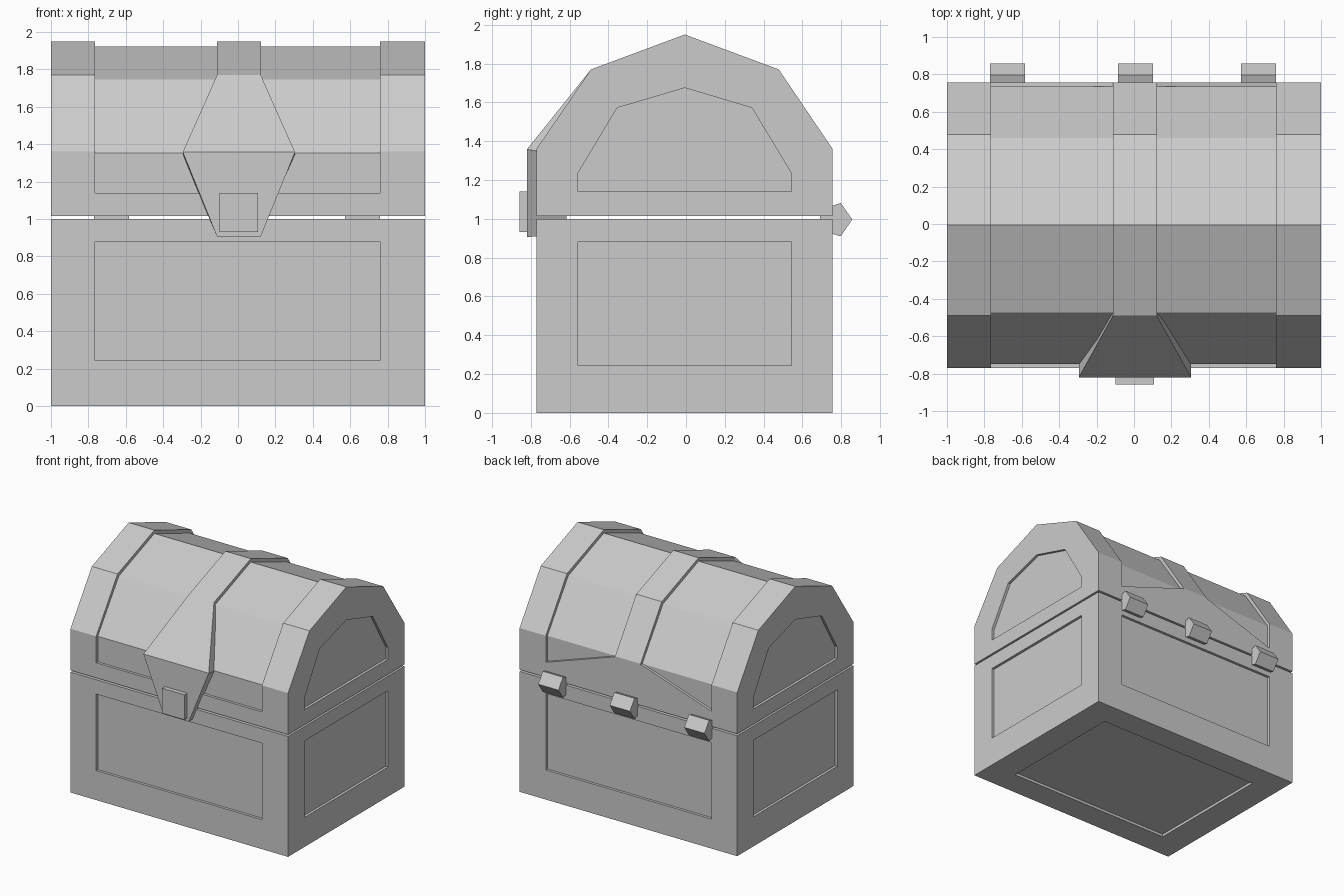
import bpy, bmesh

if "Cube" in bpy.data.objects:
    bpy.data.objects.remove(bpy.data.objects["Cube"])


def loft(name, ring_a, ring_b):
    """Closed solid between two matching rings of points."""
    bm = bmesh.new()
    a = [bm.verts.new(p) for p in ring_a]
    b = [bm.verts.new(p) for p in ring_b]
    bm.faces.new(a)
    bm.faces.new(b[::-1])
    for i in range(len(a)):
        j = (i + 1) % len(a)
        bm.faces.new((a[i], b[i], b[j], a[j]))
    bmesh.ops.recalc_face_normals(bm, faces=bm.faces)
    mesh = bpy.data.meshes.new(name)
    bm.to_mesh(mesh)
    bm.free()
    obj = bpy.data.objects.new(name, mesh)
    bpy.context.collection.objects.link(obj)
    return obj


def prism(name, profile, x0, x1):
    """Extrude a (y, z) profile along x."""
    return loft(name, [(x0, y, z) for y, z in profile],
                [(x1, y, z) for y, z in profile])


def box(name, x0, x1, y0, y1, z0, z1):
    return prism(name, [(y0, z0), (y1, z0), (y1, z1), (y0, z1)], x0, x1)


def cut(obj, cutter):
    cutter.hide_render = True
    mod = obj.modifiers.new("cut", 'BOOLEAN')
    mod.operation = 'DIFFERENCE'
    mod.solver = 'EXACT'
    mod.object = cutter
    bpy.context.view_layer.objects.active = obj
    bpy.ops.object.modifier_apply(modifier=mod.name)
    bpy.data.objects.remove(cutter)


F, B = -0.771, 0.756      # front and back faces
D = 0.022                 # panel depth
PX0, PX1 = -0.764, 0.759  # panel limits across the width
PY0, PY1 = -0.557, 0.543  # panel limits front to back

# Chest base with sunken panels on four sides and the bottom
base = box("chest_base", -1, 1, F, B, 0, 1.0)
for limits in [(PX0, PX1, -1, F + D, 0.245, 0.88),
               (PX0, PX1, B - D, 1, 0.245, 0.88),
               (-1.2, -1 + D, PY0, PY1, 0.245, 0.88),
               (1 - D, 1.2, PY0, PY1, 0.245, 0.88),
               (PX0, PX1, PY0, PY1, -0.2, D)]:
    cut(base, box("cutter", *limits))

# Faceted lid
lid = prism("lid", [(F, 1.015), (F, 1.36), (-0.49, 1.77), (-0.006, 1.95),
                    (0.478, 1.77), (B, 1.36), (B, 1.015)], -1, 1)

# Recesses between the raised bands, ending in a triangle at the back
recess = [(F + D, 1.14), (F + D, 1.352), (-0.473, 1.746), (-0.006, 1.922),
          (0.461, 1.746), (B - D, 1.352),
          (0.95, 1.352), (0.95, 2.2), (-0.95, 2.2), (-0.95, 1.14)]
for inner, outer in [(-0.112, PX0), (0.122, PX1)]:
    cut(lid, prism("cutter", recess, min(inner, outer), max(inner, outer)))
    tri = [(inner, 1.356), (outer, 1.356), (outer, 1.14)]
    cut(lid, loft("cutter", [(x, B - D, z) for x, z in tri],
                  [(x, 0.95, z) for x, z in tri]))

# Sunken arched panels on the lid ends
arch = [(PY0, 1.14), (PY1, 1.14), (PY1, 1.235), (0.34, 1.572),
        (-0.006, 1.675), (-0.355, 1.572), (PY0, 1.235)]
cut(lid, prism("cutter", arch, -1.2, -1 + D))
cut(lid, prism("cutter", arch, 1 - D, 1.2))


# Flared front clasp: sloping upper half and upright lower half
def row(half, y, z):
    return [(0.005 - half, y, z), (0.005 + half, y, z)]


top_f, top_b = row(0.117, -0.49, 1.77), row(0.117, -0.44, 1.70)
mid_f, mid_b = row(0.3, -0.82, 1.358), row(0.3, -0.64, 1.33)
low_f, low_b = row(0.117, -0.82, 0.907), row(0.117, -0.61, 0.915)
loft("clasp_upper", top_f + top_b[::-1], mid_f + mid_b[::-1])
loft("clasp_lower", mid_f + mid_b[::-1], low_f + low_b[::-1])

# Lock block on the clasp
box("lock", -0.098, 0.107, -0.857, -0.80, 0.932, 1.14)

# Three pointed hinges at the back
hinge = [(0.69, 1.05), (0.757, 1.068), (0.797, 1.082), (0.857, 0.997),
         (0.797, 0.91), (0.757, 0.922), (0.69, 0.94)]
for i, x in enumerate((-0.677, 0.008, 0.665)):
    prism(f"hinge_{i + 1}", hinge, x - 0.093, x + 0.093)
